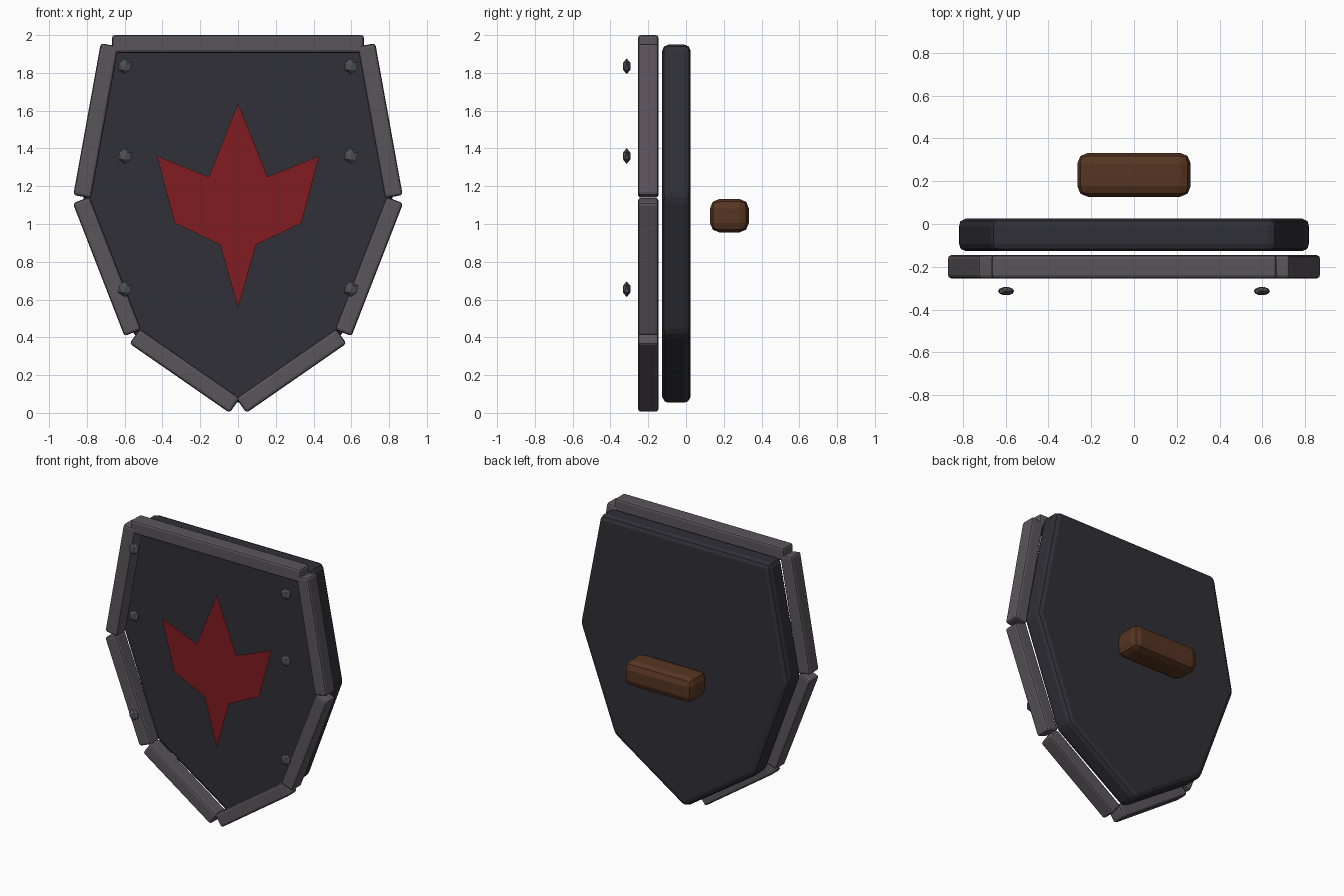
import bpy, bmesh, math

if "Cube" in bpy.data.objects:
    bpy.data.objects.remove(bpy.data.objects["Cube"])


def material(name, rgb):
    m = bpy.data.materials.new(name)
    m.diffuse_color = (*rgb, 1)
    m.use_nodes = True
    m.node_tree.nodes["Principled BSDF"].inputs["Base Color"].default_value = m.diffuse_color
    return m


PLATE = material("dark_plate", (0.03, 0.029, 0.038))
RIM = material("rim_metal", (0.105, 0.09, 0.105))
RED = material("red_paint", (0.22, 0.012, 0.015))
STUD = material("stud_metal", (0.075, 0.08, 0.088))
WOOD = material("brown_grip", (0.095, 0.036, 0.016))


def finish(name, bm, mat, bevel=0.0):
    bmesh.ops.recalc_face_normals(bm, faces=bm.faces)
    me = bpy.data.meshes.new(name)
    bm.to_mesh(me)
    bm.free()
    me.materials.append(mat)
    ob = bpy.data.objects.new(name, me)
    bpy.context.collection.objects.link(ob)
    if bevel:
        mod = ob.modifiers.new("bevel", "BEVEL")
        mod.width, mod.segments, mod.limit_method = bevel, 2, 'NONE'
    return ob


def outline(half):
    # Close a right-hand profile by mirroring the points that are off the axis
    return half + [(-x, z) for x, z in reversed(half) if x > 0]


def box(name, size, loc, mat, bevel, angle=0.0):
    bm = bmesh.new()
    bmesh.ops.create_cube(bm, size=1)
    bmesh.ops.scale(bm, vec=size, verts=bm.verts)
    ob = finish(name, bm, mat, bevel)
    ob.location, ob.rotation_euler = loc, (0, angle, 0)
    return ob


# Shield plate
bm = bmesh.new()
pts = outline([(0.665, 1.95), (0.823, 1.14), (0.555, 0.415), (0, 0.043)])
face = bm.faces.new([bm.verts.new((x, -0.127, z)) for x, z in pts])
ext = bmesh.ops.extrude_face_region(bm, geom=[face])["geom"]
bmesh.ops.translate(bm, vec=(0, 0.152, 0),
                    verts=[v for v in ext if isinstance(v, bmesh.types.BMVert)])
finish("shield_plate", bm, PLATE, 0.035)


# Rim bars along the outline, floating just in front of the plate
def rim_bar(name, a, b):
    dx, dz = b[0] - a[0], b[1] - a[1]
    mid = ((a[0] + b[0]) / 2, -0.2, (a[1] + b[1]) / 2)
    box(name, (math.hypot(dx, dz), 0.108, 0.095), mid, RIM, 0.015, -math.atan2(dz, dx))


rim_bar("rim_top", (-0.667, 1.953), (0.667, 1.953))
for side, s in (("left", -1), ("right", 1)):
    for part, a, b in (("upper", (0.68, 1.948), (0.825, 1.145)),
                       ("middle", (0.83, 1.127), (0.557, 0.424)),
                       ("lower", (0.547, 0.406), (0.017, 0.039))):
        rim_bar(f"rim_{part}_{side}", (s * a[0], a[1]), (s * b[0], b[1]))

# Flat painted emblem
bm = bmesh.new()
pts = outline([(0, 1.64), (0.155, 1.25), (0.43, 1.36), (0.335, 1.005), (0.095, 0.89), (0, 0.555)])
emblem = bm.faces.new([bm.verts.new((x, -0.24, z)) for x, z in reversed(pts)])
emblem.normal_update()
if emblem.normal.y > 0:
    emblem.normal_flip()
me = bpy.data.meshes.new("emblem")
bm.to_mesh(me)
bm.free()
me.materials.append(RED)
bpy.context.collection.objects.link(bpy.data.objects.new("emblem", me))

# Flattened low-poly rivets
for side, s in (("left", -1), ("right", 1)):
    for i, z in enumerate((1.835, 1.36, 0.655)):
        bm = bmesh.new()
        bmesh.ops.create_icosphere(bm, subdivisions=1, radius=0.042)
        ob = finish(f"rivet_{side}_{i + 1}", bm, STUD)
        ob.location, ob.scale = (s * 0.598, -0.314, z), (1, 0.53, 1)

# Grip on the back
box("grip", (0.53, 0.206, 0.177), (0, 0.23, 1.044), WOOD, 0.05)
